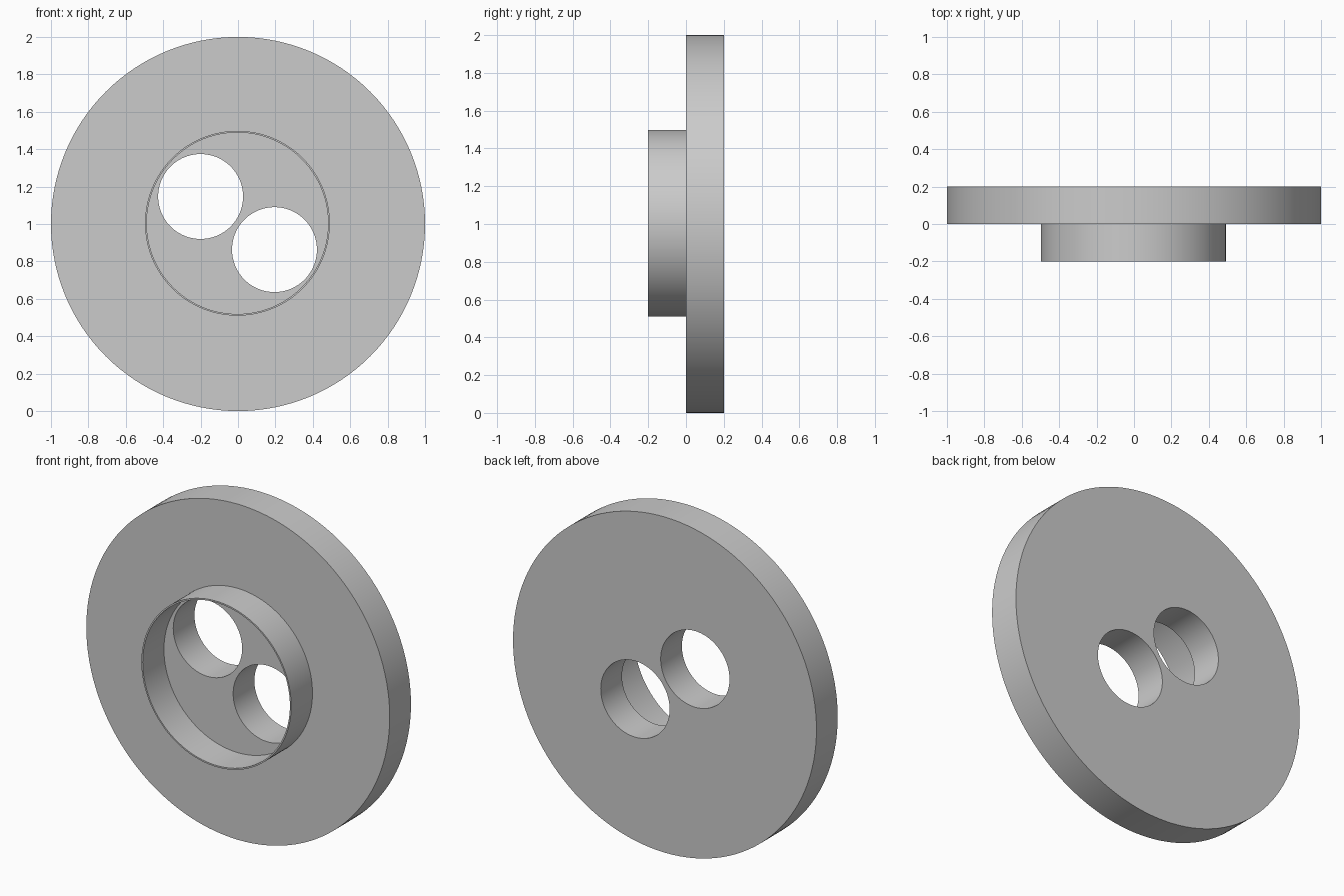
import bpy
import math

cube = bpy.data.objects.get("Cube")
if cube:
    bpy.data.objects.remove(cube, do_unlink=True)

grey = bpy.data.materials.new("plain_grey")
grey.use_nodes = True
colour = (0.6, 0.6, 0.6, 1)
grey.diffuse_color = colour
grey.node_tree.nodes["Principled BSDF"].inputs["Base Color"].default_value = colour


def cylinder(name, radius, x, z, y_front, y_back, sides=128):
    """Cylinder lying along y."""
    bpy.ops.mesh.primitive_cylinder_add(
        vertices=sides, radius=radius, depth=y_back - y_front,
        location=(x, (y_front + y_back) / 2, z), rotation=(math.pi / 2, 0, 0))
    obj = bpy.context.object
    obj.name = name
    obj.data.materials.append(grey)
    return obj


def cut(target, cutter):
    mod = target.modifiers.new(cutter.name, "BOOLEAN")
    mod.operation = "DIFFERENCE"
    mod.solver = "EXACT"
    mod.object = cutter
    bpy.context.view_layer.objects.active = target
    bpy.ops.object.modifier_apply(modifier=mod.name)
    bpy.data.objects.remove(cutter, do_unlink=True)


def smooth(obj):
    bpy.ops.object.select_all(action="DESELECT")
    obj.select_set(True)
    bpy.context.view_layer.objects.active = obj
    bpy.ops.object.shade_smooth_by_angle(angle=math.radians(30))


# Large disc with two round through holes
disc = cylinder("disc", 1.0, 0, 1, 0, 0.2)
for x, z in ((-0.2, 1.147), (0.195, 0.863)):
    cut(disc, cylinder("hole_cutter", 0.227, x, z, -0.1, 0.3, 96))
smooth(disc)

# Thin raised rim on the front face
rim = cylinder("rim", 0.494, -0.003, 1.004, -0.2, 0)
cut(rim, cylinder("rim_cutter", 0.485, -0.003, 1.004, -0.3, 0.1))
smooth(rim)
